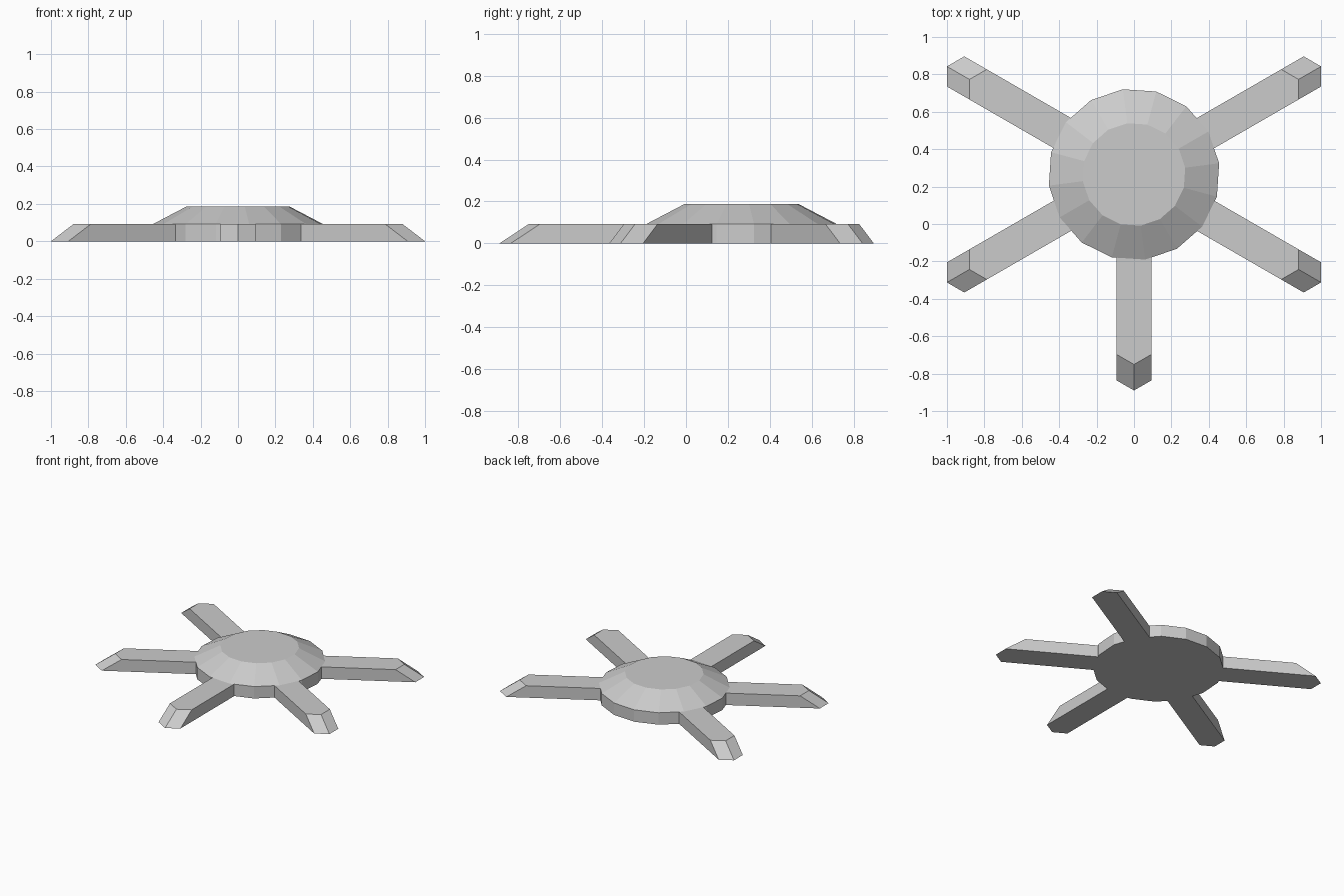
import bpy, bmesh, math
from mathutils import Vector, Matrix

if "Cube" in bpy.data.objects:
    bpy.data.objects.remove(bpy.data.objects["Cube"], do_unlink=True)

CENTER = Vector((0, 0.265, 0))
RIM_Z, TOP_Z = 0.092, 0.187

grey = bpy.data.materials.new("plain grey")
grey.use_nodes = True
colour = (0.6, 0.6, 0.6, 1)
grey.diffuse_color = colour
grey.node_tree.nodes["Principled BSDF"].inputs["Base Color"].default_value = colour


def loft(name, rings, angle=0):
    """Join stacked rings of points into a closed flat-shaded solid."""
    bm = bmesh.new()
    loops = [[bm.verts.new(p) for p in ring] for ring in rings]
    n = len(loops[0])
    bm.faces.new(loops[0][::-1])
    bm.faces.new(loops[-1])
    for low, high in zip(loops, loops[1:]):
        for i in range(n):
            j = (i + 1) % n
            bm.faces.new((low[i], low[j], high[j], high[i]))
    bmesh.ops.recalc_face_normals(bm, faces=bm.faces)
    bmesh.ops.transform(bm, verts=bm.verts,
                        matrix=Matrix.Translation(CENTER) @ Matrix.Rotation(angle, 4, "Z"))
    mesh = bpy.data.meshes.new(name)
    bm.to_mesh(mesh)
    bm.free()
    mesh.materials.append(grey)
    obj = bpy.data.objects.new(name, mesh)
    bpy.context.collection.objects.link(obj)


def circle(radius, z, sides=16):
    step = math.tau / sides
    return [(radius * math.cos(i * step), radius * math.sin(i * step), z)
            for i in range(sides)]


def arm_outline(tip, z, half=0.093, start=0.38):
    shoulder = tip - half * math.tan(math.radians(30))
    return [(start, -half, z), (shoulder, -half, z), (tip, 0, z),
            (shoulder, half, z), (start, half, z)]


# Round hub with a straight rim and a sloped, flat-topped cap
loft("hub", [circle(0.459, 0), circle(0.459, RIM_Z), circle(0.276, TOP_Z)],
     math.radians(7.5))

# Five arms with pointed, bevelled ends
arms = {"front_arm": -90, "front_left_arm": -30, "back_left_arm": 30,
        "back_right_arm": 150, "front_right_arm": 210}
for name, degrees in arms.items():
    loft(name, [arm_outline(1.155, 0), arm_outline(1.016, RIM_Z)], math.radians(degrees))
